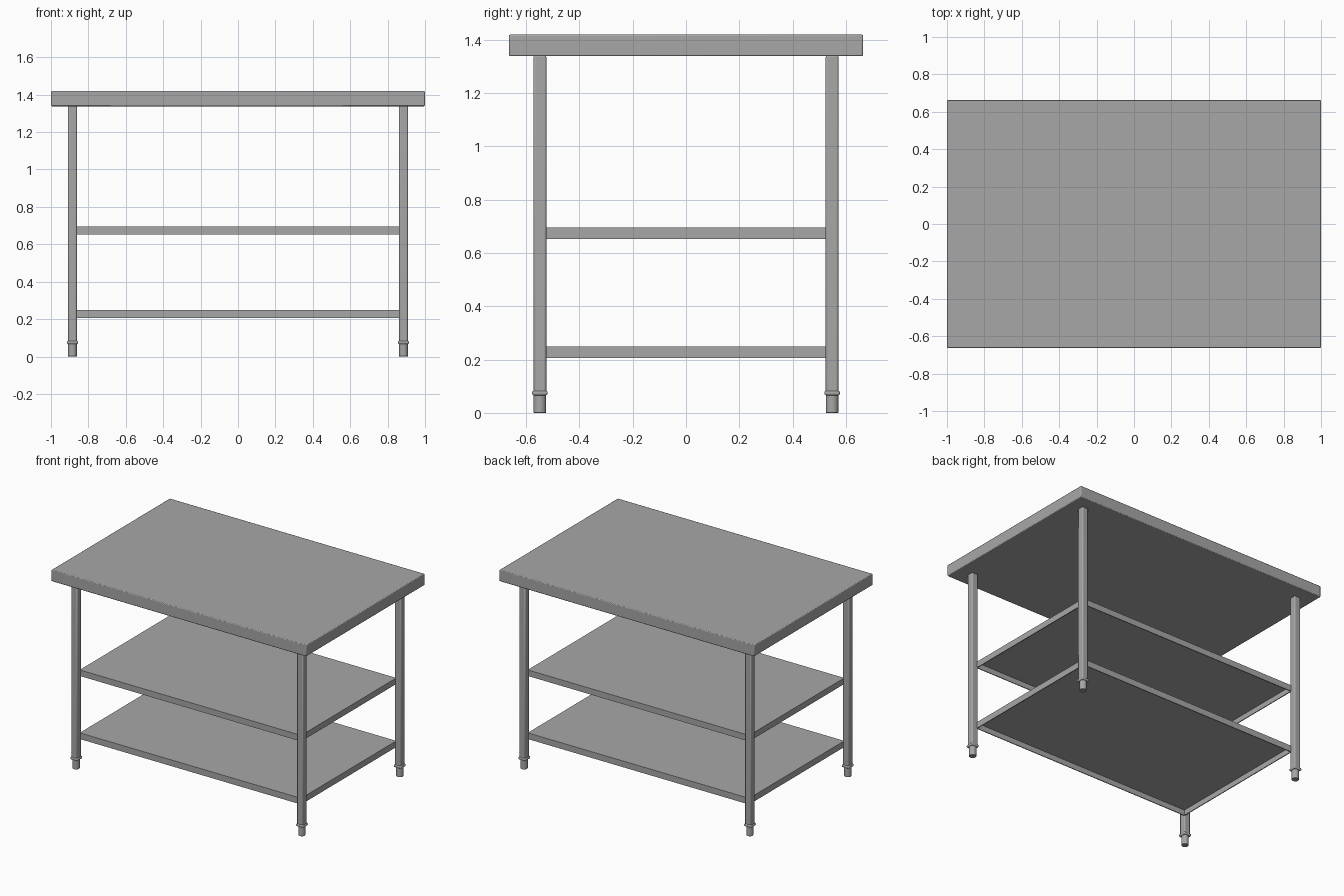
import bpy

if "Cube" in bpy.data.objects:
    bpy.data.objects.remove(bpy.data.objects["Cube"])

steel = bpy.data.materials.new("brushed steel grey")
steel.diffuse_color = (0.38, 0.39, 0.38, 1)
steel.use_nodes = True
steel.node_tree.nodes["Principled BSDF"].inputs["Base Color"].default_value = steel.diffuse_color


def finish(obj, name, bevel=0.0, segments=2):
    """Name, colour, bevel and smooth one part."""
    obj.name = name
    obj.data.materials.append(steel)
    if bevel:
        mod = obj.modifiers.new("rounded edges", 'BEVEL')
        mod.width = bevel
        mod.segments = segments
        mod.limit_method = 'ANGLE'
    bpy.ops.object.shade_smooth_by_angle(angle=0.6)
    return obj


def box(name, x, y, z0, z1, sx, sy, bevel=0.0, segments=2):
    bpy.ops.mesh.primitive_cube_add(size=1, location=(x, y, (z0 + z1) / 2))
    obj = bpy.context.object
    obj.scale = (sx, sy, z1 - z0)
    bpy.ops.object.transform_apply(location=False, rotation=False, scale=True)
    return finish(obj, name, bevel, segments)


def tray(name, z0, z1, sx, sy):
    """Sheet metal shelf: flat deck with turned-down lips, open underneath."""
    t = 0.006
    box(name + "_deck", 0, 0, z1 - t, z1, sx, sy)
    for s, side in ((-1, "front"), (1, "back")):
        box(f"{name}_{side}_lip", 0, s * (sy - t) / 2, z0, z1 - t, sx, t)
    for s, side in ((-1, "left"), (1, "right")):
        box(f"{name}_{side}_lip", s * (sx - t) / 2, 0, z0, z1 - t, t, sy - 2 * t)


# Worktop
box("worktop", 0, 0, 1.338, 1.419, 1.998, 1.328, 0.005)

# Two shelves held between the legs
tray("lower_shelf", 0.205, 0.249, 1.736, 1.066)
tray("middle_shelf", 0.652, 0.695, 1.736, 1.066)

# Legs with collars and round feet
for sx, xn in ((-1, "left"), (1, "right")):
    for sy, yn in ((-1, "front"), (1, "back")):
        x, y, tag = sx * 0.885, sy * 0.548, f"{yn}_{xn}"
        box(tag + "_leg", x, y, 0.075, 1.342, 0.048, 0.048, 0.007)
        box(tag + "_collar", x, y, 0.066, 0.083, 0.058, 0.058, 0.006, 3)
        bpy.ops.mesh.primitive_cylinder_add(
            vertices=24, radius=0.0235, depth=0.07, location=(x, y, 0.035))
        finish(bpy.context.object, tag + "_foot", 0.002, 1)
